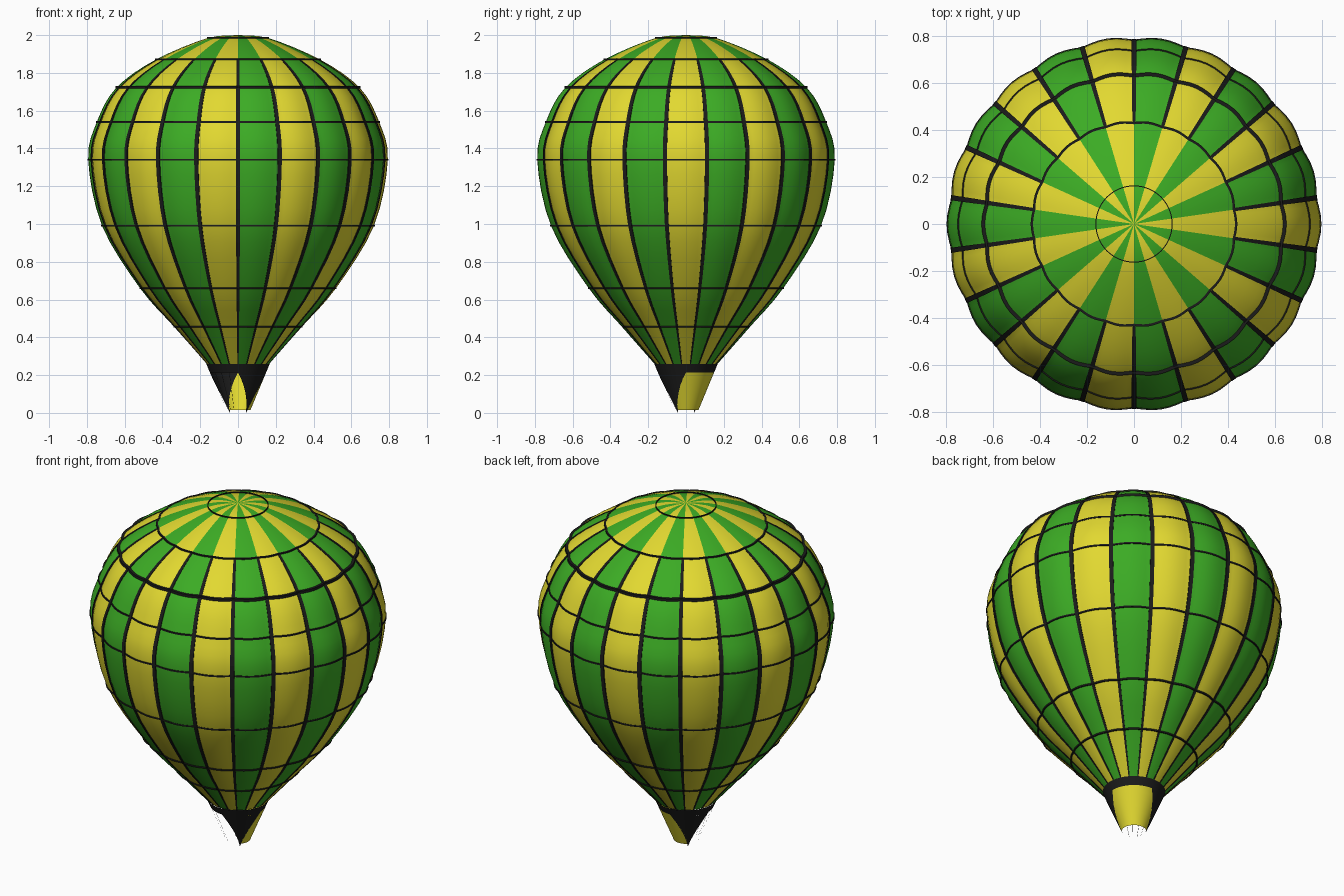
import bpy, math

if "Cube" in bpy.data.objects:
    bpy.data.objects.remove(bpy.data.objects["Cube"])

GORES = 22
STEP = 2 * math.pi / GORES
START = -math.pi / 2
# seam radius / height profile, mouth to crown
PROFILE = [(0.165, 0.26), (0.335, 0.455), (0.51, 0.66), (0.708, 0.99), (0.78, 1.34),
           (0.735, 1.54), (0.635, 1.72), (0.43, 1.87), (0.165, 1.983), (0.0, 2.0)]


def material(name, rgb):
    m = bpy.data.materials.new(name)
    m.diffuse_color = (*rgb, 1)
    m.use_nodes = True
    m.node_tree.nodes["Principled BSDF"].inputs["Base Color"].default_value = m.diffuse_color
    return m


GREEN = material("green fabric", (0.045, 0.41, 0.018))
YELLOW = material("yellow fabric", (0.76, 0.69, 0.03))
BLACK = material("black tape", (0.011, 0.011, 0.011))


def make(name, verts, faces, mats, smooth=True):
    me = bpy.data.meshes.new(name)
    me.from_pydata(verts, [], faces)
    for m in mats:
        me.materials.append(m)
    ob = bpy.data.objects.new(name, me)
    bpy.context.collection.objects.link(ob)
    if smooth:
        bpy.context.view_layer.objects.active = ob
        ob.select_set(True)
        bpy.ops.object.shade_smooth_by_angle(angle=math.radians(35))
        ob.select_set(False)
    return ob


def polar(r, a, z):
    return (r * math.cos(a), r * math.sin(a), z)


def spline(points, n):
    # Catmull-Rom through the profile points
    out = []
    for i in range(len(points) - 1):
        p0, p1 = points[max(i - 1, 0)], points[i]
        p2, p3 = points[i + 1], points[min(i + 2, len(points) - 1)]
        for k in range(n):
            t = k / n
            out.append(tuple(0.5 * (2 * b + (c - a) * t + (2 * a - 5 * b + 4 * c - d) * t * t
                                    + (3 * b - a - 3 * c + d) * t ** 3)
                             for a, b, c, d in zip(p0, p1, p2, p3)))
    return out + [points[-1]]


CURVE = spline(PROFILE, 4)
COLS = 6


def puff(r, a):
    # pillow bulge of each gore between its seams
    f = ((a - START) / STEP) % 1
    chord = math.cos(STEP / 2) / math.cos((f - 0.5) * STEP)
    return r * (chord + 0.027 * math.sin(math.pi * f) * min(1, r / 0.5))


# Envelope: alternating green and yellow gores
n = GORES * COLS
verts = [polar(puff(max(r, 0.001), START + j * STEP / COLS), START + j * STEP / COLS, z)
         for r, z in CURVE for j in range(n)]
faces = [(i * n + j, i * n + (j + 1) % n, (i + 1) * n + (j + 1) % n, (i + 1) * n + j)
         for i in range(len(CURVE) - 1) for j in range(n)]
env = make("envelope", verts, faces, [GREEN, YELLOW])
for p in env.data.polygons:
    p.material_index = ((p.index % n) // COLS) % 2

# Vertical seam tapes, tapering with the radius
verts, faces = [], []
path = [(r, z) for r, z in CURVE if z <= 1.871]
for g in range(GORES):
    a = START + g * STEP
    base = len(verts)
    for r, z in path:
        w = 0.011 * (r / 0.78) ** 0.8
        lift = 0.001 + 0.006 * r / 0.78
        for s, d in ((-1, -0.006), (-1, lift), (1, lift), (1, -0.006)):
            verts.append(polar(r + d, a + s * w / r, z))
    for i in range(len(path) - 1):
        for k in range(4):
            b, c = base + i * 4, (k + 1) % 4
            faces.append((b + k, b + c, b + 4 + c, b + 4 + k))
make("seam_tapes", verts, faces, [BLACK], False)


def ring(name, r0, r1, z0, z1, shape=puff):
    # box-section hoop that follows the gore bulges
    section = ((r0, z0), (r1, z0), (r1, z1), (r0, z1))
    v = [polar(shape(r, START + j * STEP / COLS), START + j * STEP / COLS, z)
         for j in range(n) for r, z in section]
    f = [(j * 4 + k, (j + 1) % n * 4 + k, (j + 1) % n * 4 + (k + 1) % 4, j * 4 + (k + 1) % 4)
         for j in range(n) for k in range(4)]
    make(name, v, f, [BLACK], False)


# Horizontal load tapes
for i, (r, z) in enumerate(PROFILE[1:8]):
    if i == 5:
        ring("shoulder_band", r - 0.026, r + 0.003, z - 0.004, z + 0.011)
    else:
        ring(f"load_tape_{i}", r - 0.006, r + 0.004, z - 0.004, z + 0.005)
# Crown hoop
ring("crown_ring", 0.16, 0.164, 1.975, 1.99, lambda r, a: r)


def cone_r(z):
    return 0.06 + (0.168 - 0.06) * z / 0.26


def panel(name, top, bottom, z_top, z_bot, mat, cols=16, rows=6):
    # sheet on the mouth cone between two angles (degrees) at top and bottom
    v, f = [], []
    for i in range(rows + 1):
        t = i / rows
        z = z_top + (z_bot - z_top) * t
        a0, a1 = (math.radians(p + (q - p) * t) for p, q in zip(top, bottom))
        v += [polar(cone_r(z), a0 + (a1 - a0) * j / cols, z) for j in range(cols + 1)]
    for i in range(rows):
        for j in range(cols):
            b = i * (cols + 1) + j
            f.append((b, b + cols + 1, b + cols + 2, b + 1))
    make(name, v, f, [mat])


# Mouth: black collar, two black triangular flaps, yellow back panel, open front left
panel("mouth_collar", (0, 360), (0, 360), 0.26, 0.215, BLACK, 44, 1)
panel("right_flap", (-90, 0), (-46, -44), 0.215, 0.0, BLACK)
panel("left_flap", (90, 180), (134, 136), 0.215, 0.0, BLACK)
panel("scoop_panel", (0, 90), (-44, 134), 0.215, 0.015, YELLOW)

# Thin cords across the open side of the mouth
for k in range(4):
    a = 198 + k * 18
    panel(f"mouth_cord_{k}", (a - 0.4, a + 0.4), (a - 0.6, a + 0.6), 0.215, 0.02, BLACK, 1, 1)
